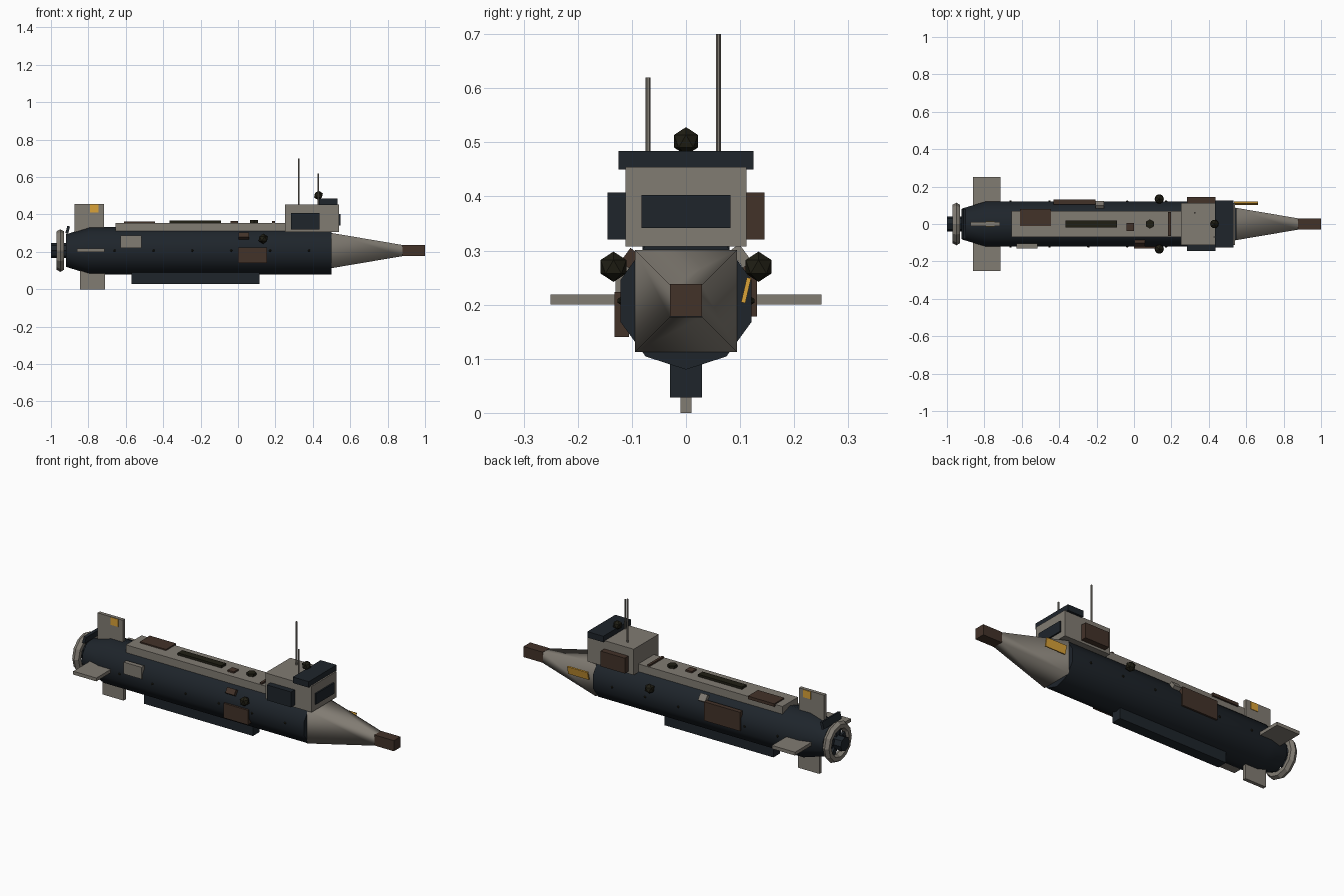
import bpy, bmesh, math
from mathutils import Vector

if "Cube" in bpy.data.objects:
    bpy.data.objects.remove(bpy.data.objects["Cube"])

ZC = 0.207  # hull axis height


def mat(name, c):
    m = bpy.data.materials.new(name)
    m.diffuse_color = (*c, 1)
    m.use_nodes = True
    m.node_tree.nodes["Principled BSDF"].inputs["Base Color"].default_value = m.diffuse_color
    return m


NAVY = mat("navy", (0.013, 0.018, 0.024))
GREY = mat("warm_grey", (0.22, 0.2, 0.17))
BROWN = mat("brown", (0.055, 0.032, 0.022))
BLACK = mat("olive_black", (0.014, 0.013, 0.007))
GOLD = mat("gold", (0.7, 0.36, 0.04))


def finish(name, bm, m, smooth=None):
    bmesh.ops.recalc_face_normals(bm, faces=bm.faces)
    me = bpy.data.meshes.new(name)
    bm.to_mesh(me)
    bm.free()
    me.materials.append(m)
    ob = bpy.data.objects.new(name, me)
    bpy.context.collection.objects.link(ob)
    if smooth:
        bpy.ops.object.select_all(action='DESELECT')
        ob.select_set(True)
        bpy.context.view_layer.objects.active = ob
        bpy.ops.object.shade_smooth_by_angle(angle=math.radians(smooth))
    return ob


def box(name, x, y, z, m, rot=(0, 0, 0)):
    """Box from (min, max) ranges, optionally turned about its centre."""
    bm = bmesh.new()
    bmesh.ops.create_cube(bm, size=1)
    for v in bm.verts:
        v.co = Vector([c * (r[1] - r[0]) for c, r in zip(v.co, (x, y, z))])
    ob = finish(name, bm, m)
    ob.location = [sum(r) / 2 for r in (x, y, z)]
    ob.rotation_euler = [math.radians(a) for a in rot]
    return ob


def loft(name, sections, n, m, turn=0, smooth=None, end_cap=True):
    """Regular n-sided rings (x, radius) joined along the hull axis."""
    bm = bmesh.new()
    rings = []
    for x, r in sections:
        angs = [turn + 2 * math.pi * i / n for i in range(n)]
        rings.append([bm.verts.new((x, r * math.sin(a), ZC - r * math.cos(a))) for a in angs])
    for a, b in zip(rings, rings[1:]):
        for i in range(n):
            j = (i + 1) % n
            bm.faces.new((a[i], a[j], b[j], b[i]))
    bm.faces.new(rings[0])
    if end_cap:
        bm.faces.new(rings[-1])
    return finish(name, bm, m, smooth)


def ball(name, loc, r):
    bm = bmesh.new()
    bmesh.ops.create_icosphere(bm, subdivisions=1, radius=r)
    finish(name, bm, BLACK).location = loc


def post(name, loc, r, z0, z1, m, n=6):
    bm = bmesh.new()
    bmesh.ops.create_cone(bm, cap_ends=True, segments=n, radius1=r, radius2=r, depth=z1 - z0)
    finish(name, bm, m).location = (*loc, (z0 + z1) / 2)


# hull, bow and nose
loft("hull", [(-0.92, 0.087), (-0.79, 0.127), (0.5, 0.127)], 10, NAVY, smooth=40)
loft("bow_cone", [(0.5, 0.133), (0.88, 0.042)], 4, GREY, math.pi / 4, 93, False)
box("nose_block", (0.878, 1.0), (-0.03, 0.03), (0.178, 0.238), BROWN)
box("keel", (-0.57, 0.115), (-0.03, 0.03), (0.028, 0.11), NAVY)

# deck and its fittings
box("deck", (-0.655, 0.26), (-0.07, 0.07), (0.31, 0.355), GREY)
box("deck_hatch", (-0.61, -0.445), (-0.01, 0.08), (0.345, 0.362), BROWN)
box("deck_slot", (-0.365, -0.09), (-0.02, 0.02), (0.345, 0.368), BLACK)
box("deck_cap", (-0.04, 0.0), (-0.037, 0.005), (0.345, 0.364), BROWN)
box("deck_step", (0.183, 0.197), (-0.065, 0.065), (0.345, 0.364), BROWN)
post("deck_bollard", (0.085, 0), 0.025, 0.345, 0.37, BLACK)

# conning tower
box("tower", (0.25, 0.54), (-0.112, 0.112), (0.307, 0.454), GREY)
box("tower_visor", (0.432, 0.532), (-0.125, 0.125), (0.45, 0.484), NAVY)
box("front_window", (0.53, 0.548), (-0.082, 0.082), (0.342, 0.403), NAVY)
box("right_window", (0.283, 0.435), (-0.145, -0.1), (0.32, 0.407), NAVY)
box("left_window", (0.283, 0.435), (0.1, 0.145), (0.32, 0.407), BROWN)
post("tall_antenna", (0.325, 0.06), 0.0045, 0.44, 0.70, GREY)
post("short_antenna", (0.43, -0.07), 0.0045, 0.44, 0.62, GREY)
ball("tower_lamp", (0.43, 0, 0.502), 0.026)

# side lamps and rivets
for side, s in (("left", 1), ("right", -1)):
    ball(side + "_lamp", (0.135, s * 0.134, 0.27), 0.028)
    for i in range(6):
        ball(f"{side}_rivet_{i}", (-0.66 + 0.208 * i, s * 0.121, ZC), 0.007)

# hull patches
box("right_rear_patch", (-0.627, -0.515), (-0.13, -0.105), (0.22, 0.287), GREY)
box("right_patch", (0.0, 0.155), (-0.132, -0.105), (0.14, 0.223), BROWN)
box("right_small_patch", (0.004, 0.06), (-0.114, -0.094), (0.27, 0.302), BROWN, (-36, 0, 0))
box("left_patch", (-0.43, -0.205), (0.105, 0.131), (0.178, 0.285), BROWN)
box("left_small_patch", (-0.205, -0.16), (0.092, 0.112), (0.27, 0.31), GREY, (36, 0, 0))
box("bow_marker", (0.535, 0.663), (0.107, 0.115), (0.203, 0.25), GOLD, (-13, 0, 0))

# tail fins
box("upper_fin", (-0.875, -0.717), (-0.01, 0.01), (0.25, 0.455), GREY)
box("lower_fin", (-0.845, -0.712), (-0.01, 0.01), (0.0, 0.15), GREY)
box("fin_marker", (-0.792, -0.745), (-0.0125, 0.0125), (0.41, 0.453), GOLD)
for side, s in (("left", 1), ("right", -1)):
    box(side + "_fin", (-0.86, -0.715), tuple(sorted((s * 0.08, s * 0.25))), (0.2, 0.219), GREY)
box("stern_bar", (-0.918, -0.903), (-0.08, 0.08), (0.298, 0.338), NAVY, (0, 15, 0))

# propeller ring, hub and blades
bpy.ops.mesh.primitive_torus_add(major_segments=12, minor_segments=6, major_radius=0.091,
                                 minor_radius=0.023, location=(-0.95, 0, ZC),
                                 rotation=(0, math.pi / 2, 0))
ring = bpy.context.object
ring.name = "propeller_ring"
ring.data.materials.append(GREY)
loft("propeller_hub", [(-1.0, 0.04), (-0.9, 0.04)], 8, NAVY)
for i in range(5):
    a = 2 * math.pi * i / 5
    y, z = 0.055 * math.sin(a), ZC + 0.055 * math.cos(a)
    box(f"blade_{i}", (-0.956, -0.944), (y - 0.015, y + 0.015), (z - 0.035, z + 0.035),
        NAVY, (-math.degrees(a), 0, 0))
